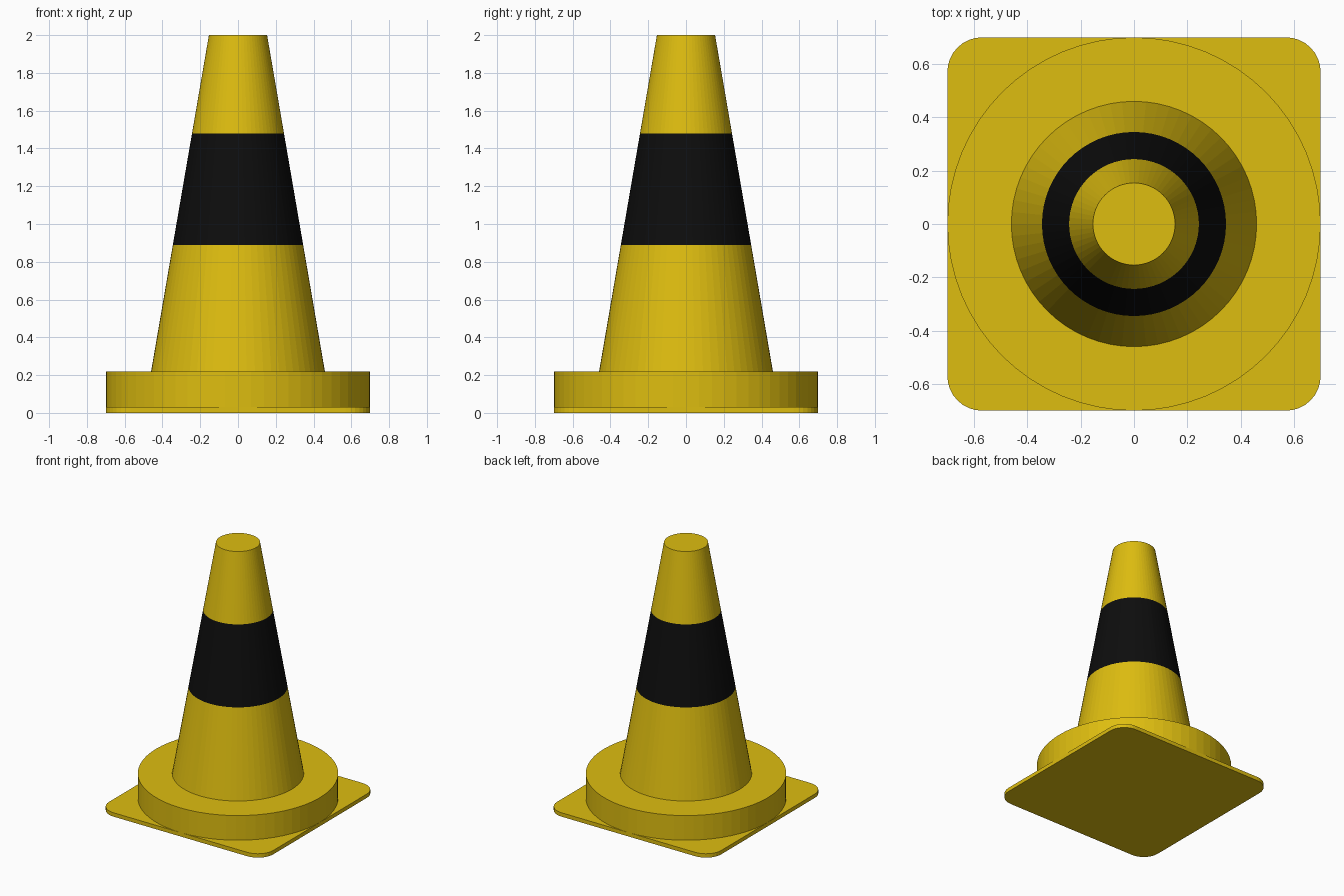
import bpy, bmesh, math

if "Cube" in bpy.data.objects:
    bpy.data.objects.remove(bpy.data.objects["Cube"])

SEG = 64


def material(name, rgb):
    m = bpy.data.materials.new(name)
    m.diffuse_color = (*rgb, 1)
    m.use_nodes = True
    m.node_tree.nodes["Principled BSDF"].inputs["Base Color"].default_value = m.diffuse_color
    return m


yellow = material("yellow", (0.73, 0.51, 0.005))
black = material("black", (0.004, 0.004, 0.004))


def stack(name, rings, mats):
    """Closed solid skinned through rings of points, capped at both ends."""
    bm = bmesh.new()
    loops = [[bm.verts.new(p) for p in ring] for ring in rings]
    n = len(loops[0])
    for a, b in zip(loops, loops[1:]):
        for i in range(n):
            j = (i + 1) % n
            bm.faces.new((a[i], a[j], b[j], b[i]))
    bm.faces.new(loops[0][::-1])
    bm.faces.new(loops[-1])
    me = bpy.data.meshes.new(name)
    bm.to_mesh(me)
    bm.free()
    for m in mats:
        me.materials.append(m)
    ob = bpy.data.objects.new(name, me)
    bpy.context.collection.objects.link(ob)
    return ob


def circle(r, z):
    return [(r * math.cos(2 * math.pi * i / SEG), r * math.sin(2 * math.pi * i / SEG), z)
            for i in range(SEG)]


def rounded_square(half, r, z, steps=8):
    pts = []
    for k, (sx, sy) in enumerate([(1, 1), (-1, 1), (-1, -1), (1, -1)]):
        for s in range(steps + 1):
            a = math.pi / 2 * (k + s / steps)
            pts.append((sx * (half - r) + r * math.cos(a),
                        sy * (half - r) + r * math.sin(a), z))
    return pts


# Square base plate with rounded corners
stack("base_plate", [rounded_square(0.70, 0.13, z) for z in (0, 0.03)], [yellow])

# Round foot disc
stack("foot_disc", [circle(0.70, z) for z in (0.03, 0.22)], [yellow])

# Tapered body, with the black band chosen by height
Z0, Z1, R0, R1 = 0.22, 2.0, 0.46, 0.154
body = stack("cone_body",
             [circle(R0 + (R1 - R0) * (z - Z0) / (Z1 - Z0), z) for z in (Z0, 0.888, 1.48, Z1)],
             [yellow, black])
for p in body.data.polygons:
    p.material_index = int(0.888 < p.center.z < 1.48)
